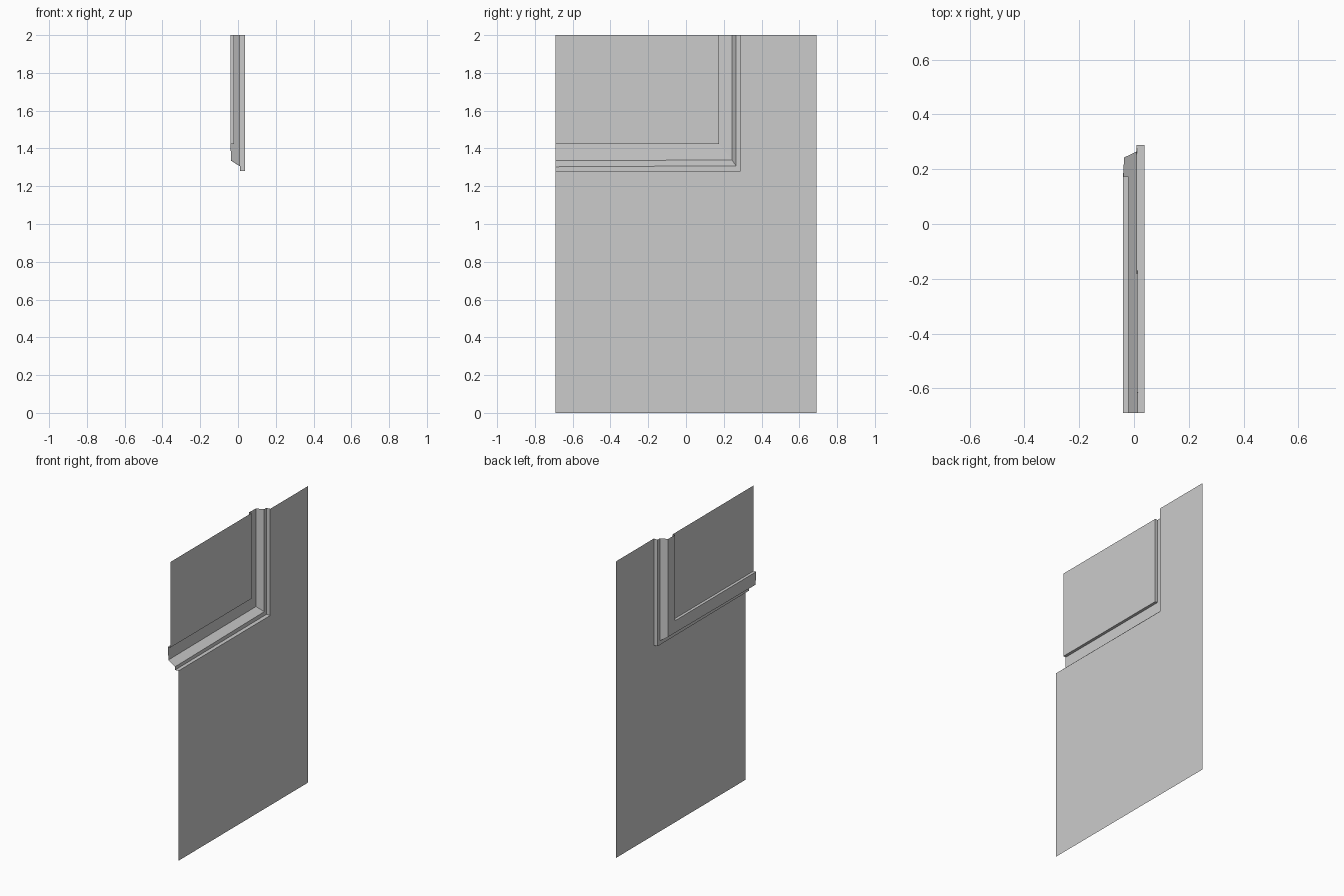
import bpy, bmesh

if "Cube" in bpy.data.objects:
    bpy.data.objects.remove(bpy.data.objects["Cube"])

HALF, TOP = 0.69, 2.0          # panel half width and height


def mesh_object(name, polys):
    """Build a sheet from polygons, joining shared corners."""
    bm = bmesh.new()
    for poly in polys:
        bm.faces.new([bm.verts.new(p) for p in poly])
    bmesh.ops.remove_doubles(bm, verts=bm.verts, dist=1e-5)
    me = bpy.data.meshes.new(name)
    bm.to_mesh(me)
    bm.free()
    ob = bpy.data.objects.new(name, me)
    bpy.context.collection.objects.link(ob)
    return ob


def rail(x, y, z, dx=0.0, dz=0.0):
    """Mitred L-shaped line: side end, corner, top end (dx, dz skew the side end)."""
    return [(x + dx, -HALF, z + dz), (x, y, z), (x, y, TOP)]


def strip(a, b):
    """Two mitred faces between neighbouring L-shaped lines, facing +x."""
    return [[a[i], a[i + 1], b[i + 1], b[i]] for i in range(2)]


# moulding profile, from the outer sheet to the recessed panel
rails = [
    rail(0.038, 0.289, 1.281),
    rail(0.010, 0.289, 1.281, 0.004),
    rail(0.010, 0.265, 1.308, 0.004, -0.005),
    rail(-0.036, 0.243, 1.339, 0, -0.004),
    rail(-0.040, 0.174, 1.423),
    rail(-0.021, 0.174, 1.423),
]

# outer L-shaped sheet
mesh_object("outer_sheet", strip(rail(0.038, HALF, 0), rails[0]))

# stepped moulding around the recess
mesh_object("recess_moulding",
            [f for a, b in zip(rails, rails[1:]) for f in strip(a, b)])

# flat panel inside the moulding
mesh_object("inner_panel", [rails[-1] + [(-0.021, -HALF, TOP)]])
